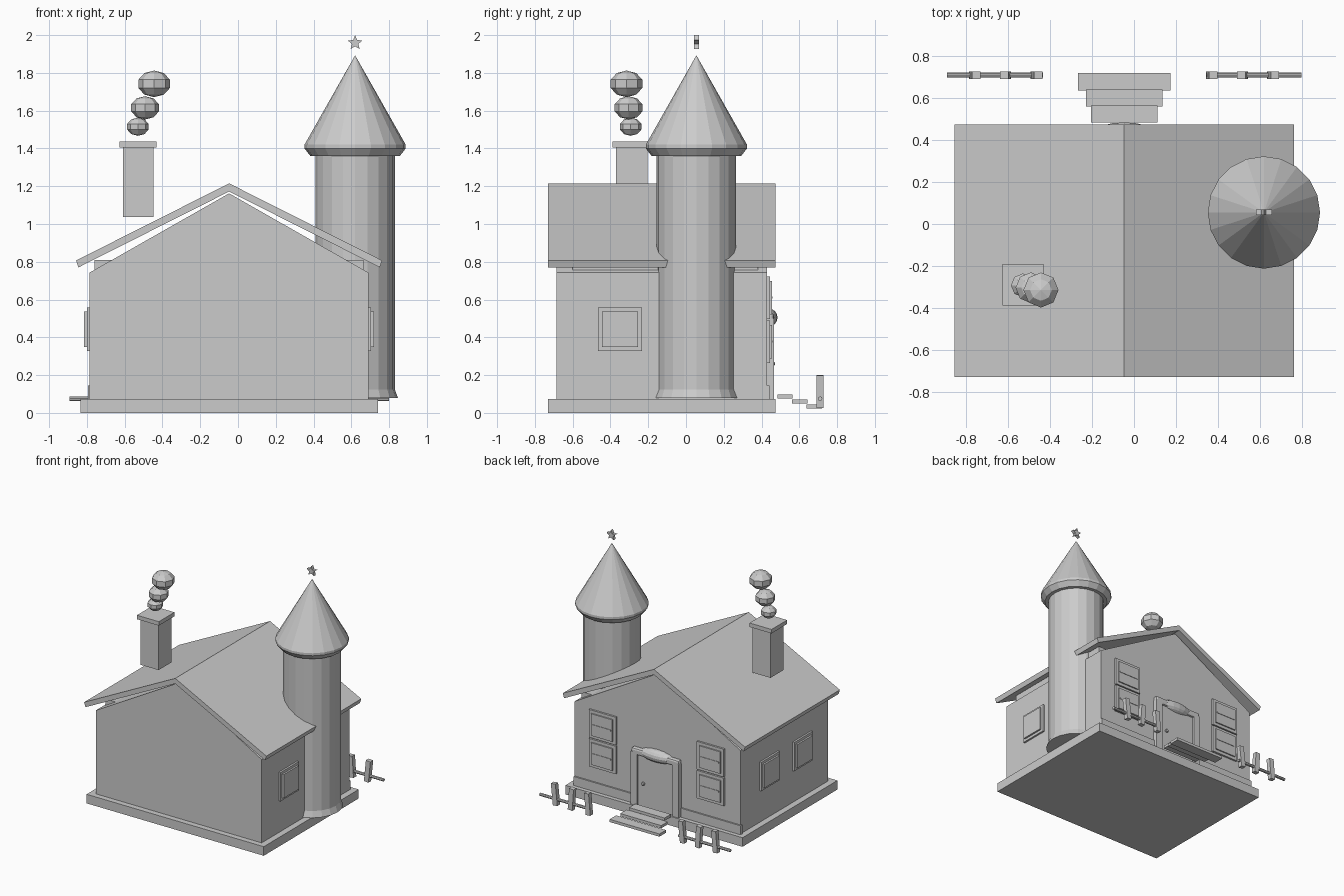
import bpy, bmesh, math
from mathutils import Matrix, Vector

cube = bpy.data.objects.get("Cube")
if cube:
    bpy.data.objects.remove(cube, do_unlink=True)

grey = bpy.data.materials.new("plain grey")
grey.use_nodes = True
GREY = (0.6, 0.6, 0.6, 1)
grey.diffuse_color = GREY
grey.node_tree.nodes["Principled BSDF"].inputs["Base Color"].default_value = GREY

MID = -0.047   # house centre line


def finish(name, bm):
    bmesh.ops.recalc_face_normals(bm, faces=bm.faces)
    mesh = bpy.data.meshes.new(name)
    bm.to_mesh(mesh)
    bm.free()
    mesh.materials.append(grey)
    obj = bpy.data.objects.new(name, mesh)
    bpy.context.collection.objects.link(obj)
    return obj


def box(name, x, y, z, tilt=0):
    """Box from three (low, high) ranges, optionally tilted about y."""
    bm = bmesh.new()
    bmesh.ops.create_cube(bm, size=1)
    size = Vector((x[1] - x[0], y[1] - y[0], z[1] - z[0]))
    bmesh.ops.scale(bm, vec=size, verts=bm.verts)
    bmesh.ops.rotate(bm, matrix=Matrix.Rotation(tilt, 3, 'Y'), verts=bm.verts)
    bmesh.ops.translate(bm, vec=(sum(x) / 2, sum(y) / 2, sum(z) / 2), verts=bm.verts)
    return finish(name, bm)


def prism(name, profile, y0, y1):
    """Extrude an (x, z) outline along y."""
    bm = bmesh.new()
    face = bm.faces.new([bm.verts.new((x, y0, z)) for x, z in profile])
    out = bmesh.ops.extrude_face_region(bm, geom=[face])
    verts = [v for v in out["geom"] if isinstance(v, bmesh.types.BMVert)]
    bmesh.ops.translate(bm, vec=(0, y1 - y0, 0), verts=verts)
    return finish(name, bm)


def lathe(name, profile, centre, sides):
    """Spin an (r, z) profile about a vertical axis."""
    bm = bmesh.new()
    verts = [bm.verts.new((r, 0, z)) for r, z in profile]
    edges = [bm.edges.new(pair) for pair in zip(verts, verts[1:])]
    bmesh.ops.spin(bm, geom=verts + edges, cent=(0, 0, 0), axis=(0, 0, 1),
                   angle=math.tau, steps=sides)
    bmesh.ops.remove_doubles(bm, verts=bm.verts, dist=0.0005)
    bmesh.ops.translate(bm, vec=(*centre, 0), verts=bm.verts)
    return finish(name, bm)


def ball(name, centre, radii, u=8, v=5):
    bm = bmesh.new()
    bmesh.ops.create_uvsphere(bm, u_segments=u, v_segments=v, radius=1)
    bmesh.ops.scale(bm, vec=radii, verts=bm.verts)
    bmesh.ops.translate(bm, vec=centre, verts=bm.verts)
    return finish(name, bm)


def around(c, half):
    return (c - half, c + half)


# House body
box("foundation", (-0.835, 0.74), (-0.73, 0.475), (0, 0.073))
box("walls", (-0.785, 0.69), (-0.685, 0.43), (0.073, 0.743))
box("attic_floor", (-0.76, 0.665), (-0.6, 0.38), (0.743, 0.81))
prism("gable", [(-0.785, 0.743), (0.69, 0.743), (MID, 1.162)], -0.685, 0.43)
prism("roof", [(MID - 0.81, 0.807), (MID, 1.215), (MID + 0.81, 0.807),
               (MID + 0.798, 0.77), (MID, 1.172), (MID - 0.798, 0.77)], -0.73, 0.475)

# Baseboard on either side of the door
for side, xs in (("left", (0.17, 0.69)), ("right", (-0.795, -0.265))):
    box(side + "_baseboard", xs, (0.42, 0.442), (0.073, 0.145))

# Tower with flared foot and pointed roof
TOWER = (0.62, 0.055)
lathe("tower", [(0, 0.078), (0.227, 0.078), (0.21, 0.125), (0.21, 1.37), (0, 1.37)], TOWER, 20)
lathe("tower_roof", [(0, 1.36), (0.237, 1.36), (0.268, 1.4), (0.268, 1.42), (0, 1.893)], TOWER, 20)
star = []
for i in range(10):
    r, a = (0.018 if i % 2 else 0.041), math.pi / 2 + i * math.pi / 5
    star.append((TOWER[0] + r * math.cos(a), 1.959 + r * math.sin(a)))
prism("star", star, *around(TOWER[1], 0.013))

# Chimney and smoke
box("chimney", (-0.608, -0.447), (-0.37, -0.205), (1.037, 1.405))
box("chimney_cap", (-0.627, -0.432), (-0.388, -0.19), (1.405, 1.437))
for i, (x, y, z, r) in enumerate([(-0.53, -0.293, 1.515, 0.06),
                                  (-0.492, -0.304, 1.615, 0.077),
                                  (-0.444, -0.315, 1.742, 0.088)]):
    ball(f"smoke_puff_{i + 1}", (x, y, z), (r, r, r * 0.8))

# Side windows: frame with a raised pane
for name, x, out, ys in (("left", 0.69, 1, (-0.35,)), ("right", -0.785, -1, (-0.35, 0.07))):
    for i, y in enumerate(ys):
        for part, depth, half in (("frame", 0.015, 0.116), ("pane", 0.029, 0.095)):
            box(f"{name}_window_{part}_{i + 1}", tuple(sorted((x - out * 0.01, x + out * depth))),
                around(y, half), around(0.443, half))

# Windows beside the door, two on each side
for side in (-1, 1):
    for z in (0.61, 0.377):
        x = MID + side * 0.48
        tag = ("left" if side > 0 else "right") + ("_upper" if z > 0.5 else "_lower")
        box(tag + "_window_frame", around(x, 0.12), (0.42, 0.445), around(z, 0.112))
        box(tag + "_window_pane", around(x, 0.095), (0.43, 0.455), around(z, 0.088))
        box(tag + "_window_bar", around(x, 0.085), (0.44, 0.459), around(z, 0.005))

# Door with rounded frame, canopy and knob
box("door", around(MID, 0.165), (0.42, 0.45), (0.073, 0.49))
for side in (-1, 1):
    box("left_door_post" if side > 0 else "right_door_post",
        around(MID + side * 0.185, 0.028), (0.42, 0.465), (0.073, 0.5))
lintel = box("door_lintel", around(MID, 0.213), (0.42, 0.465), (0.475, 0.53))
bevel = lintel.modifiers.new("rounding", 'BEVEL')
bevel.width, bevel.segments = 0.015, 2
ball("door_canopy", (MID, 0.43, 0.505), (0.15, 0.055, 0.05), 16, 8)
ball("door_knob", (0.06, 0.458, 0.26), (0.014, 0.014, 0.014))

# Steps, widening as they go down
for i, (half, y0, y1, z) in enumerate([(0.158, 0.485, 0.565, 0.075),
                                       (0.182, 0.56, 0.642, 0.05),
                                       (0.221, 0.638, 0.72, 0.023)]):
    box(f"step_{i + 1}", around(MID, half), (y0, y1), (z, z + 0.022))

# Fences
for side, x0, x1 in (("left", 0.345, 0.8), ("right", -0.893, -0.435)):
    rail = bmesh.new()
    bmesh.ops.create_cone(rail, cap_ends=True, segments=8, radius1=0.012, radius2=0.012,
                          depth=x1 - x0,
                          matrix=Matrix.Translation(((x0 + x1) / 2, 0.71, 0.075))
                          @ Matrix.Rotation(math.pi / 2, 4, 'Y'))
    finish(side + "_fence_rail", rail)
    first = x0 + 0.025 if side == "left" else x0 + 0.133
    for i in range(3):
        box(f"{side}_fence_post_{i + 1}", around(first + i * 0.147, 0.02),
            around(0.709, 0.018), (0.028, 0.2), math.radians((5, -4, 6)[i]))
